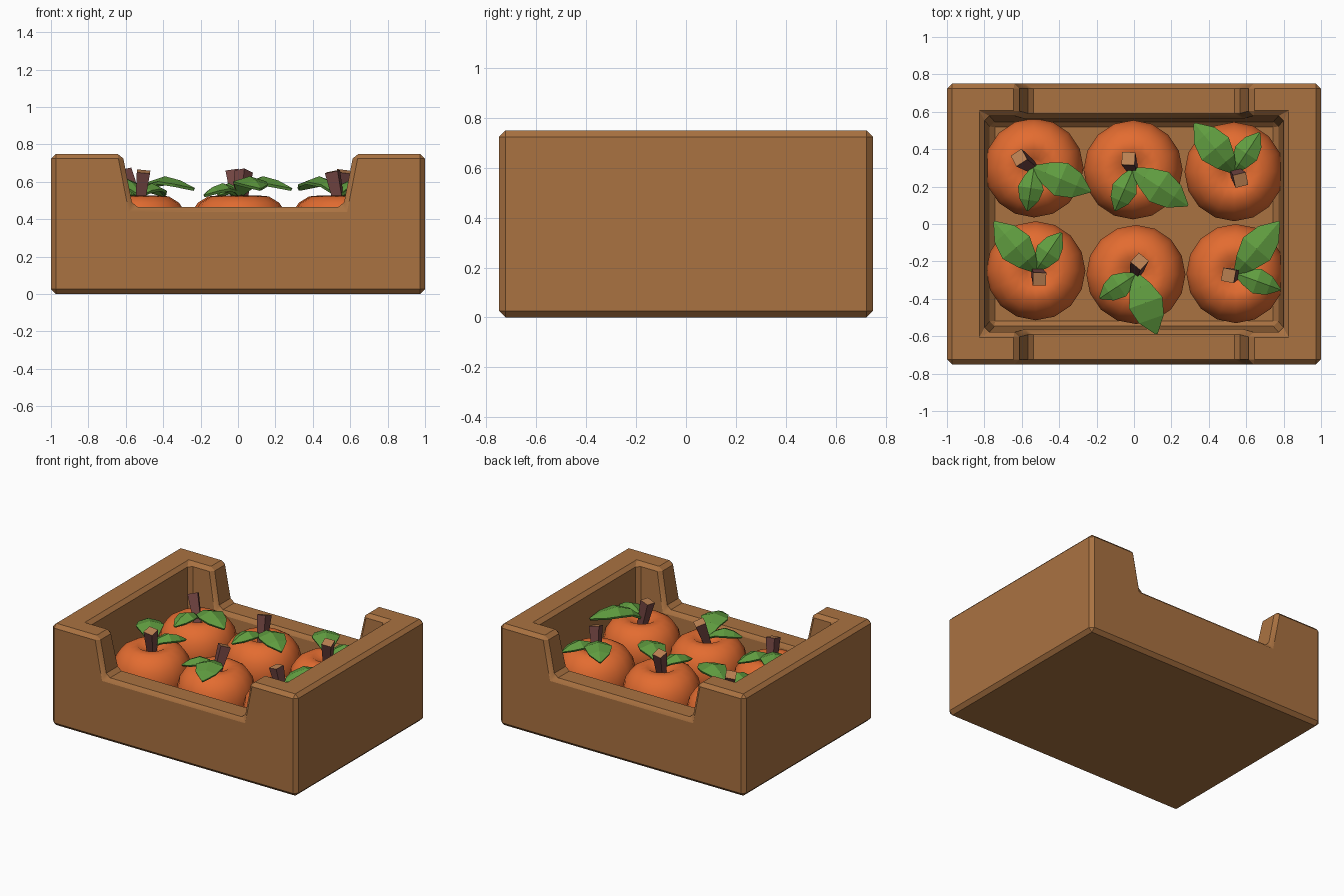
import bpy, bmesh, math
from mathutils import Vector, Matrix

if "Cube" in bpy.data.objects:
    bpy.data.objects.remove(bpy.data.objects["Cube"])


def material(name, rgb):
    m = bpy.data.materials.new(name)
    m.diffuse_color = (*rgb, 1)
    m.use_nodes = True
    m.node_tree.nodes["Principled BSDF"].inputs["Base Color"].default_value = m.diffuse_color
    return m


WOOD = material("crate wood", (0.40, 0.168, 0.053))
ORANGE = material("orange peel", (0.77, 0.150, 0.030))
GREEN = material("leaf green", (0.115, 0.33, 0.050))
BARK = material("stem bark", (0.17, 0.060, 0.055))
CUT = material("stem cut end", (0.50, 0.22, 0.085))


def add_object(name, bm, *mats):
    bmesh.ops.recalc_face_normals(bm, faces=bm.faces)
    mesh = bpy.data.meshes.new(name)
    bm.to_mesh(mesh)
    bm.free()
    for m in mats:
        mesh.materials.append(m)
    ob = bpy.data.objects.new(name, mesh)
    bpy.context.collection.objects.link(ob)
    return ob


def activate(ob):
    bpy.ops.object.select_all(action='DESELECT')
    ob.select_set(True)
    bpy.context.view_layer.objects.active = ob


def smooth(ob, angle):
    activate(ob)
    bpy.ops.object.shade_smooth_by_angle(angle=math.radians(angle))


# Crate: notched front profile extruded front to back, hollowed, bevelled
half = [(1, 0), (1, 0.75), (0.618, 0.75), (0.562, 0.465)]
profile = half + [(-x, z) for x, z in reversed(half)]
bm = bmesh.new()
face = bm.faces.new([bm.verts.new((x, -0.75, z)) for x, z in profile])
ext = bmesh.ops.extrude_face_region(bm, geom=[face])
bmesh.ops.translate(bm, vec=(0, 1.5, 0),
                    verts=[v for v in ext["geom"] if isinstance(v, bmesh.types.BMVert)])
crate = add_object("crate", bm, WOOD)

# Tapered hollow
bm = bmesh.new()
rings = []
for hx, hy, z in ((0.77, 0.545, 0.12), (0.805, 0.585, 0.85)):
    rings.append([bm.verts.new((sx * hx, sy * hy, z))
                  for sx, sy in ((-1, -1), (1, -1), (1, 1), (-1, 1))])
bm.faces.new(rings[0])
bm.faces.new(rings[1])
for i in range(4):
    j = (i + 1) % 4
    bm.faces.new((rings[0][i], rings[0][j], rings[1][j], rings[1][i]))
cutter = add_object("hollow_cutter", bm, WOOD)
cutter.hide_render = True

activate(crate)
mod = crate.modifiers.new("hollow", 'BOOLEAN')
mod.operation, mod.solver, mod.object = 'DIFFERENCE', 'EXACT', cutter
bpy.ops.object.modifier_apply(modifier=mod.name)
bpy.data.objects.remove(cutter)
mod = crate.modifiers.new("edges", 'BEVEL')
mod.width, mod.segments, mod.limit_method = 0.026, 1, 'ANGLE'
mod.angle_limit = math.radians(25)
bpy.ops.object.modifier_apply(modifier=mod.name)
smooth(crate, 30)


# Fruit: lathed squat profile with a dimple on top
FRUIT = [(0.05, 0.492), (0.10, 0.527), (0.155, 0.522), (0.21, 0.488), (0.248, 0.43),
         (0.265, 0.36), (0.262, 0.29), (0.235, 0.215), (0.18, 0.155), (0.10, 0.122)]


def fruit(name, cx, cy, n=16):
    bm = bmesh.new()
    loops = [[bm.verts.new((cx + r * math.cos(2 * math.pi * k / n),
                            cy + r * math.sin(2 * math.pi * k / n), z))
              for k in range(n)] for r, z in FRUIT]
    top, bottom = bm.verts.new((cx, cy, 0.472)), bm.verts.new((cx, cy, 0.115))
    for k in range(n):
        j = (k + 1) % n
        bm.faces.new((top, loops[0][k], loops[0][j]))
        bm.faces.new((bottom, loops[-1][j], loops[-1][k]))
        for a, b in zip(loops, loops[1:]):
            bm.faces.new((a[k], b[k], b[j], a[j]))
    smooth(add_object(name, bm, ORANGE), 50)


# Stem: leaning four-sided peg, flared to a pale cut end
def stem(name, base, top):
    base, top = Vector(base), Vector(top)
    d = top - base
    mat = (Matrix.Translation((base + top) / 2) @ d.to_track_quat('Z', 'Y').to_matrix().to_4x4()
           @ Matrix.Rotation(math.radians(20), 4, 'Z'))
    bm = bmesh.new()
    bmesh.ops.create_cone(bm, cap_ends=True, segments=4, radius1=0.033, radius2=0.05,
                          depth=d.length, matrix=mat)
    bm.normal_update()
    for f in bm.faces:
        f.material_index = int(f.normal.dot(d.normalized()) > 0.8)
    add_object(name, bm, BARK, CUT)


# Leaf: folded along the midrib, arching over; rows are (along, half width, height)
def leaf(name, base, tip, heights, width):
    base, tip = Vector((*base, 0)), Vector((*tip, 0))
    d = tip - base
    side = Vector((-d.y, d.x, 0)).normalized()
    bm = bmesh.new()
    rows = []
    for t, w, z in zip((0, 0.22, 0.48, 0.75, 1), (0.12, 0.62, 1, 0.74, 0.04), heights):
        c = base + d * t
        rows.append([bm.verts.new(c + side * (s * w * width)
                                  + Vector((0, 0, z - abs(s) * w * 0.028)))
                     for s in (-1, 0, 1)])
    for a, b in zip(rows, rows[1:]):
        for i in (0, 1):
            bm.faces.new((a[i], a[i + 1], b[i + 1], b[i]))
    ob = add_object(name, bm, GREEN)
    mod = ob.modifiers.new("thickness", 'SOLIDIFY')
    mod.thickness, mod.offset = 0.016, 0
    activate(ob)
    bpy.ops.object.modifier_apply(modifier=mod.name)


# Six fruits: centre, stem top, large leaf tip, small leaf tip
LAYOUT = [
    ((-0.535, 0.30), (-0.615, 0.355), (-0.235, 0.175), (-0.57, 0.075)),
    ((-0.005, 0.29), (-0.03, 0.35), (0.285, 0.10), (-0.10, 0.075)),
    ((0.535, 0.28), (0.57, 0.235), (0.325, 0.535), (0.67, 0.485)),
    ((-0.525, -0.25), (-0.505, -0.295), (-0.745, 0.01), (-0.39, -0.05)),
    ((0.01, -0.27), (0.03, -0.20), (0.12, -0.585), (-0.18, -0.395)),
    ((0.545, -0.265), (0.505, -0.275), (0.775, 0.01), (0.78, -0.35)),
]
for i, (c, s, big, small) in enumerate(LAYOUT, 1):
    fruit(f"fruit_{i}", *c)
    stem(f"fruit_stem_{i}", (*c, 0.465), (*s, 0.655))
    leaf(f"large_leaf_{i}", c, big, (0.53, 0.595, 0.622, 0.60, 0.56), 0.092)
    leaf(f"small_leaf_{i}", c, small, (0.525, 0.565, 0.585, 0.565, 0.525), 0.066)
